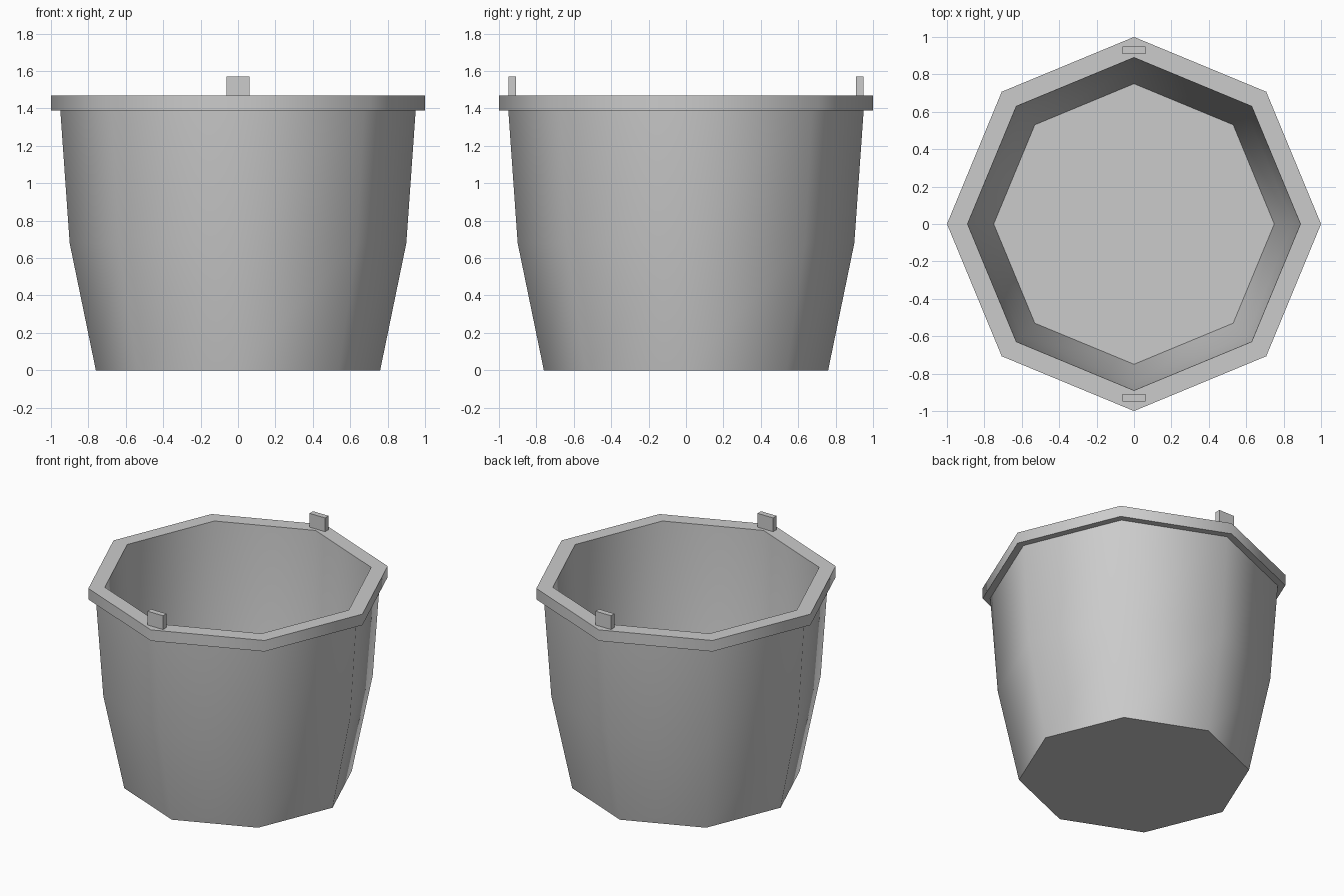
import bpy, bmesh, math
from mathutils import Matrix

old = bpy.data.objects.get("Cube")
if old:
    bpy.data.objects.remove(old, do_unlink=True)

SIDES = 8

grey = bpy.data.materials.new("light_grey")
grey.use_nodes = True
grey.diffuse_color = (0.6, 0.6, 0.6, 1)
grey.node_tree.nodes["Principled BSDF"].inputs["Base Color"].default_value = grey.diffuse_color


def add_object(name, bm):
    bmesh.ops.recalc_face_normals(bm, faces=bm.faces)
    mesh = bpy.data.meshes.new(name)
    bm.to_mesh(mesh)
    bm.free()
    mesh.materials.append(grey)
    obj = bpy.data.objects.new(name, mesh)
    bpy.context.collection.objects.link(obj)
    return obj


def lathe(name, profile):
    """Sweep (radius, height) points around z and cap both ends."""
    bm = bmesh.new()
    angles = [math.tau * i / SIDES for i in range(SIDES)]
    rings = [[bm.verts.new((r * math.cos(a), r * math.sin(a), z)) for a in angles]
             for r, z in profile]
    for low, high in zip(rings, rings[1:]):
        for i in range(SIDES):
            j = (i + 1) % SIDES
            bm.faces.new((low[i], low[j], high[j], high[i]))
    bm.faces.new(rings[0])
    bm.faces.new(rings[-1])
    return add_object(name, bm)


# Hollow bucket: outer wall, overhanging rim, inner wall, floor
bucket = lathe("bucket", [
    (0.76, 0), (0.90, 0.68), (0.95, 1.39),
    (1.00, 1.39), (1.00, 1.47),
    (0.89, 1.47), (0.85, 0.68), (0.75, 0.1),
])
bpy.ops.object.select_all(action='DESELECT')
bucket.select_set(True)
bpy.context.view_layer.objects.active = bucket
bpy.ops.object.shade_smooth_by_angle(angle=math.radians(50))

# Handle tabs standing on the rim
for name, side in (("front_handle_tab", -1), ("back_handle_tab", 1)):
    bm = bmesh.new()
    bmesh.ops.create_cube(bm, size=1, matrix=Matrix.Translation((0, side * 0.93, 1.515))
                          @ Matrix.Diagonal((0.125, 0.04, 0.11, 1)))
    add_object(name, bm)
